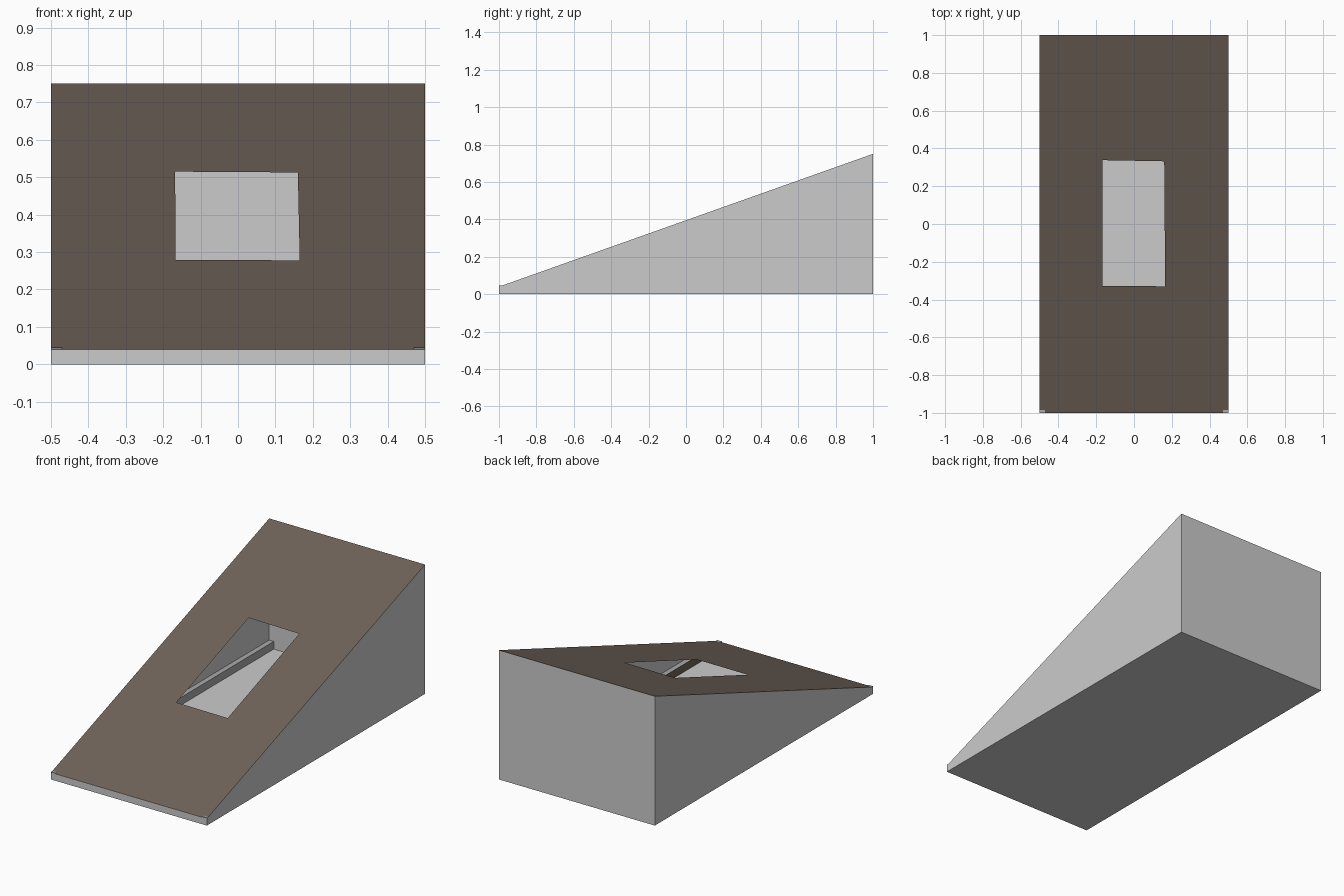
import bpy, bmesh

if "Cube" in bpy.data.objects:
    bpy.data.objects.remove(bpy.data.objects["Cube"])

W, L = 0.5, 1.0            # half width, half length
Z_FRONT, Z_BACK = 0.04, 0.75


def slope_z(y):
    return Z_FRONT + (Z_BACK - Z_FRONT) * (y + L) / (2 * L)


def make_object(name, verts, faces, materials=()):
    mesh = bpy.data.meshes.new(name)
    mesh.from_pydata(verts, [], faces)
    for m in materials:
        mesh.materials.append(m)
    obj = bpy.data.objects.new(name, mesh)
    bpy.context.collection.objects.link(obj)
    return obj


brown = bpy.data.materials.new("brown_board")
brown.diffuse_color = (0.16, 0.125, 0.10, 1)
brown.use_nodes = True
brown.node_tree.nodes["Principled BSDF"].inputs["Base Color"].default_value = brown.diffuse_color
grey = bpy.data.materials.new("plain_grey")
grey.diffuse_color = (0.4, 0.4, 0.4, 1)
grey.use_nodes = True
grey.node_tree.nodes["Principled BSDF"].inputs["Base Color"].default_value = grey.diffuse_color

# Hollow wedge body: floor, front lip, back wall and two sloped sides
base = [(-W, -L), (W, -L), (W, L), (-W, L)]
body_verts = [(x, y, 0) for x, y in base] + [(x, y, slope_z(y)) for x, y in base]
body_faces = [(3, 2, 1, 0), (0, 1, 5, 4), (1, 2, 6, 5), (2, 3, 7, 6), (3, 0, 4, 7)]
make_object("ramp_body", body_verts, body_faces)

# Sloped deck sheet with a slightly uneven rectangular opening
hole = [(-0.167, -0.327), (0.165, -0.33), (0.16, 0.332), (-0.168, 0.338)]
deck_verts = [(x, y, slope_z(y)) for x, y in base + hole]
deck_faces = [(i, (i + 1) % 4, 4 + (i + 1) % 4, 4 + i) for i in range(4)]
make_object("ramp_deck", deck_verts, deck_faces, [brown])


# Low rails along the inside of each side wall; their front tips clear the deck
def rail(name, side):
    bm = bmesh.new()
    bmesh.ops.create_cube(bm, size=1)
    for v in bm.verts:
        v.co.x = side * (0.4995 if v.co.x > 0 else 0.47)
        v.co.y = 0.9995 if v.co.y > 0 else -0.9995
        v.co.z = 0.045 if v.co.z > 0 else 0.0005
    bmesh.ops.recalc_face_normals(bm, faces=bm.faces)
    for f in bm.faces:
        f.material_index = 1 if f.normal.x * side < -0.5 else 0
    obj = make_object(name, [], [], [grey, brown])
    bm.to_mesh(obj.data)
    bm.free()


rail("left_rail", -1)
rail("right_rail", 1)
